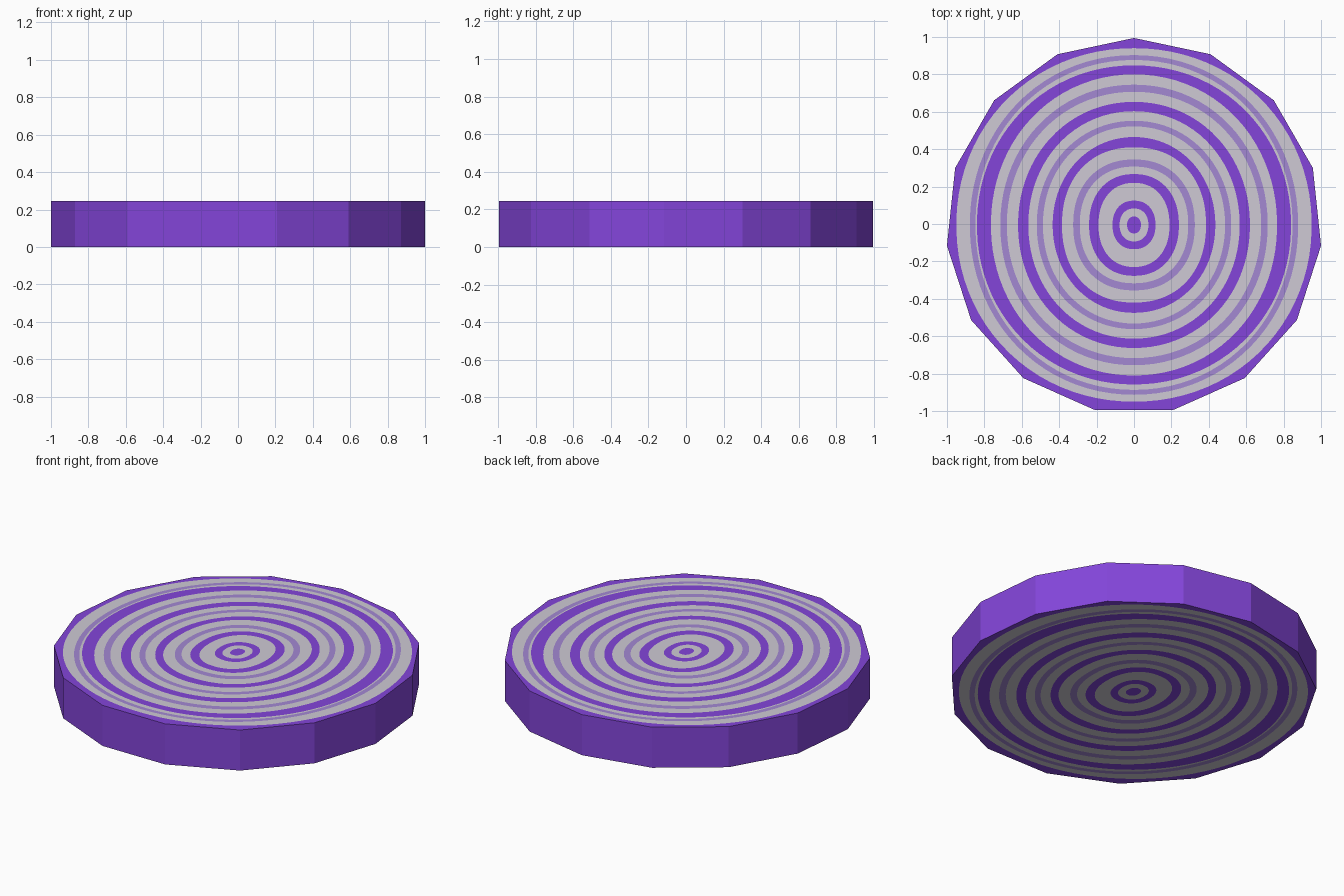
import bpy, bmesh, math

if "Cube" in bpy.data.objects:
    bpy.data.objects.remove(bpy.data.objects["Cube"])

SIDES, SUB, HEIGHT = 15, 6, 0.245
R = 1 / math.cos(math.radians(6))            # corner radius giving a width of 2
CY = -R * (1 - math.cos(math.pi / SIDES)) / 2  # centres the odd-sided outline on y
N = SIDES * SUB


def material(name, rgb):
    m = bpy.data.materials.new(name)
    m.diffuse_color = (*rgb, 1)
    m.use_nodes = True
    m.node_tree.nodes["Principled BSDF"].inputs["Base Color"].default_value = m.diffuse_color
    return m


mats = [material("purple", (0.23, 0.06, 0.70)),
        material("pale_grey", (0.62, 0.59, 0.66)),
        material("lilac", (0.37, 0.25, 0.65))]
P, G, L = 0, 1, 2

# Ring outer edges from the middle outward: x radius, y radius, colour
rings = [(.037, .045, P), (.077, .088, G), (.115, .13, P), (.19, .225, G),
         (.24, .272, P), (.29, .312, G), (.325, .35, L), (.385, .415, G),
         (.435, .47, P), (.487, .527, G), (.52, .557, L), (.565, .608, G),
         (.62, .658, P), (.68, .712, G), (.715, .75, L), (.765, .805, G),
         (.84, .853, P), (.848, .882, G), (.878, .908, L), (.95, .945, G)]


def ring_points(rx, ry):
    """Slightly squared oval sampled at even directions."""
    n = 2.2 if rx < 0.4 else 2.05
    pts = []
    for i in range(N):
        a = math.pi / 2 + 2 * math.pi * i / N
        c, s = math.cos(a), math.sin(a)
        r = (abs(c / rx) ** n + abs(s / ry) ** n) ** (-1 / n)
        pts.append((r * c, r * s - 0.005))
    return pts


def outline_points():
    """Fifteen-sided outline, each side split evenly."""
    corner = [(R * math.cos(math.pi / 2 + 2 * math.pi * k / SIDES),
               R * math.sin(math.pi / 2 + 2 * math.pi * k / SIDES) + CY)
              for k in range(SIDES)]
    pts = []
    for k in range(SIDES):
        a, b = corner[k], corner[(k + 1) % SIDES]
        pts += [(a[0] + (b[0] - a[0]) * j / SUB, a[1] + (b[1] - a[1]) * j / SUB)
                for j in range(SUB)]
    return pts


bm = bmesh.new()


def add_cap(z):
    """Flat ringed face; returns the vertices of its rim."""
    loops = [(ring_points(rx, ry), c) for rx, ry, c in rings] + [(outline_points(), P)]
    prev = None
    for pts, colour in loops:
        vs = [bm.verts.new((x, y, z)) for x, y in pts]
        if prev is None:
            faces = [bm.faces.new(vs)]
        else:
            faces = [bm.faces.new((prev[i], vs[i], vs[(i + 1) % N], prev[(i + 1) % N]))
                     for i in range(N)]
        for f in faces:
            f.material_index = colour
        prev = vs
    return prev


# Bottom and top caps, joined by the side wall
low, high = add_cap(0), add_cap(HEIGHT)
for i in range(N):
    j = (i + 1) % N
    bm.faces.new((low[i], low[j], high[j], high[i])).material_index = P
bmesh.ops.recalc_face_normals(bm, faces=bm.faces)

mesh = bpy.data.meshes.new("ringed_disc")
bm.to_mesh(mesh)
bm.free()
for m in mats:
    mesh.materials.append(m)
bpy.context.collection.objects.link(bpy.data.objects.new("ringed_disc", mesh))
